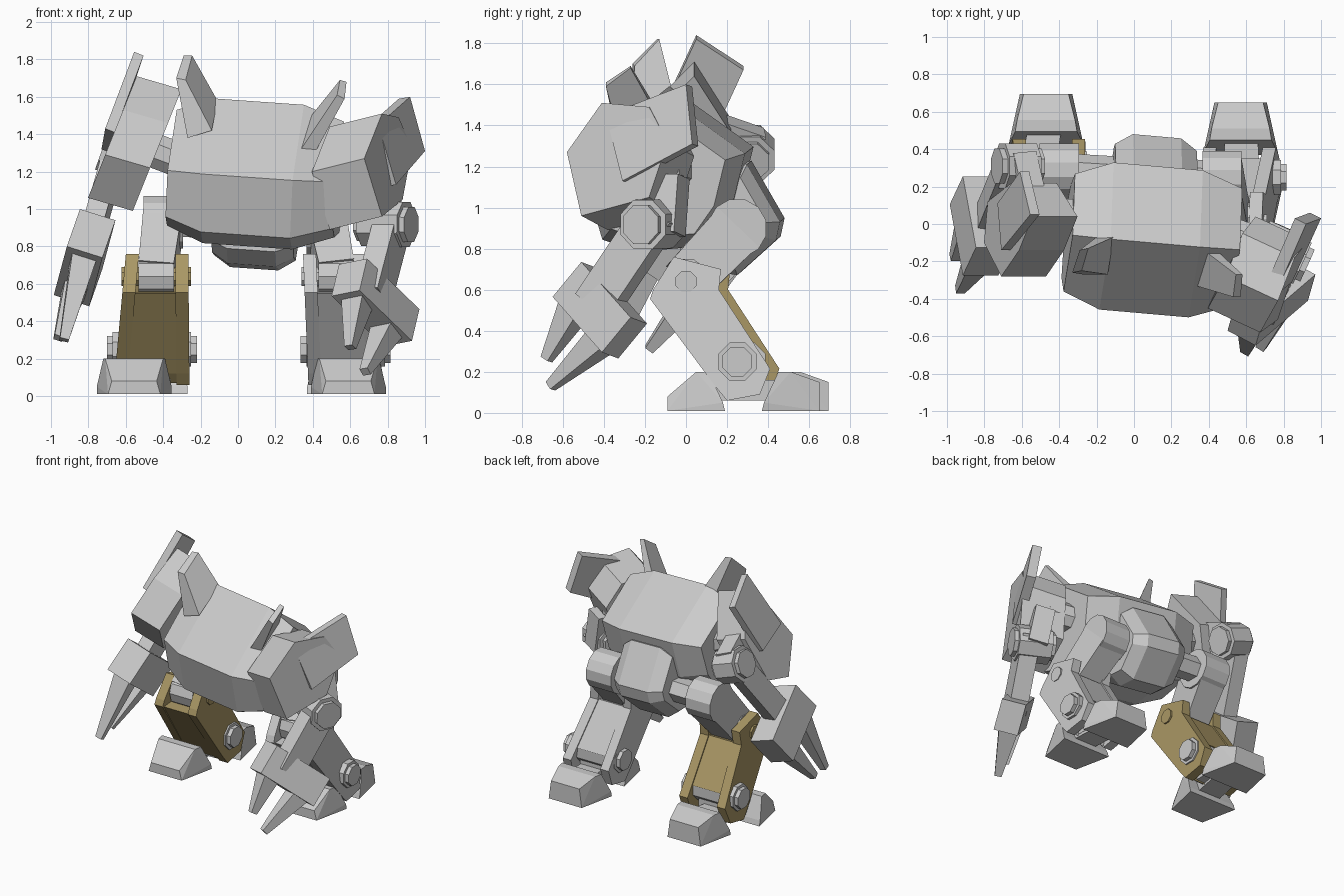
import bpy, bmesh
from math import radians
from mathutils import Vector, Matrix

if "Cube" in bpy.data.objects:
    bpy.data.objects.remove(bpy.data.objects["Cube"])

ochre = bpy.data.materials.new("ochre")
ochre.diffuse_color = (0.40, 0.31, 0.13, 1)
ochre.use_nodes = True
ochre.node_tree.nodes["Principled BSDF"].inputs["Base Color"].default_value = ochre.diffuse_color


def finish(name, bm, mat=None):
    bmesh.ops.recalc_face_normals(bm, faces=bm.faces)
    me = bpy.data.meshes.new(name)
    bm.to_mesh(me)
    bm.free()
    ob = bpy.data.objects.new(name, me)
    bpy.context.collection.objects.link(ob)
    if mat:
        me.materials.append(mat)
    return ob


def loft(name, rings, mat=None):
    """Skin a list of equal-length point rings and cap both ends."""
    bm = bmesh.new()
    vs = [[bm.verts.new(p) for p in r] for r in rings]
    n = len(vs[0])
    for a, b in zip(vs, vs[1:]):
        for i in range(n):
            bm.faces.new((a[i], a[(i + 1) % n], b[(i + 1) % n], b[i]))
    bm.faces.new(vs[0])
    bm.faces.new(vs[-1])
    return finish(name, bm, mat)


def prism(name, pts, vec, mat=None):
    pts = [Vector(p) for p in pts]
    return loft(name, [pts, [p + Vector(vec) for p in pts]], mat)


def hull(name, pts, mat=None):
    bm = bmesh.new()
    for p in pts:
        bm.verts.new(p)
    bmesh.ops.convex_hull(bm, input=bm.verts)
    return finish(name, bm, mat)


def box3(name, c, a, b, d):
    """Box from its centre and three full edge vectors."""
    c, a, b, d = (Vector(v) for v in (c, a, b, d))
    hull(name, [c + a * i + b * j + d * k for i in (-.5, .5) for j in (-.5, .5) for k in (-.5, .5)])


def bar(name, p, q, side, w, h, taper=1.0, mat=None):
    """Rectangular beam from p to q; 'side' is the direction of width w."""
    p, q = Vector(p), Vector(q)
    t = (q - p).normalized()
    s = Vector(side)
    s = (s - t * s.dot(t)).normalized()
    u = t.cross(s)
    ring = lambda c, k: [c + s * w / 2 * k * i + u * h / 2 * k * j for i, j in ((-1, -1), (1, -1), (1, 1), (-1, 1))]
    loft(name, [ring(p, 1), ring(q, taper)], mat)


def rod(name, p, q, r, n=8, mat=None):
    p, q = Vector(p), Vector(q)
    bm = bmesh.new()
    m = Matrix.Translation((p + q) / 2) @ (q - p).to_track_quat('Z', 'Y').to_matrix().to_4x4()
    bmesh.ops.create_cone(bm, cap_ends=True, segments=n, radius1=r, radius2=r, depth=(q - p).length,
                          matrix=m @ Matrix.Rotation(radians(180 / n), 4, 'Z'))
    return finish(name, bm, mat)


def joint(name, c, axis, half, r):
    """Hub with a stepped octagonal cap at each end."""
    c, a = Vector(c), Vector(axis).normalized()
    rod(name, c - a * (half - .03), c + a * (half - .03), r)
    rod(name + "_cap", c - a * half, c + a * half, r * .78)


def body(name, profile, centre, xs, scales, rot):
    cx, cy, cz = centre
    rings = [[rot @ Vector((x, (y - cy) * k, (z - cz) * k)) + Vector(centre) for y, z in profile]
             for x, k in zip(xs, scales)]
    loft(name, rings)


# torso shell and pelvis
tilt = Matrix.Rotation(radians(-5), 3, 'Z') @ Matrix.Rotation(radians(4), 3, 'Y')
body("torso", [(-.22, .80), (-.39, .86), (-.48, 1.17), (-.10, 1.575), (.31, 1.28), (.24, 1.0), (.12, .83)],
     (.09, -.08, 1.2), (-.44, -.24, .24, .46), (.80, 1, 1, .80), tilt)
body("pelvis", [(-.02, .78), (-.02, 1.15), (.31, 1.22), (.47, .94), (.45, .85), (.26, .68), (.1, .7)],
     (.1, .2, .95), (-.22, -.13, .13, .22), (.78, 1, 1, .78), tilt)

# ear fins with slanted tips
loft("left_ear", [[(-.27, -.27, 1.38), (-.14, -.27, 1.42), (-.11, -.07, 1.58), (-.20, -.07, 1.54)],
                  [(-.33, -.26, 1.70), (-.28, -.25, 1.69), (-.245, -.13, 1.82), (-.29, -.14, 1.82)]])
loft("right_ear", [[(.33, -.33, 1.31), (.41, -.31, 1.30), (.43, -.13, 1.43), (.36, -.13, 1.46)],
                   [(.53, -.39, 1.61), (.57, -.39, 1.59), (.58, -.27, 1.68), (.545, -.27, 1.69)]])

# upper arm blocks
sx = lambda z: -.41 - .40 * (1.71 - z)
prism("left_upper_arm", [(sx(z) - .12, y, z + .03) for y, z in
      ((.04, 1.68), (-.14, 1.50), (-.28, 1.26), (-.10, 1.03), (.12, 1.08), (.22, 1.40))], (.24, 0, -.07))
prism("right_upper_arm", [(.49, -.28, 1.44), (.395, -.45, 1.20), (.49, -.38, .89), (.60, -.05, .98),
                          (.65, .04, 1.25), (.58, -.05, 1.42)], (.28, -.13, .07))

# shoulder plates
prism("left_shoulder_plate", [(-.555, .05, 1.84), (-.61, .28, 1.69), (-.73, .11, 1.32), (-.71, -.14, 1.43)],
      (.05, 0, -.02))
prism("right_shoulder_plate", [(.75, -.39, 1.45), (.92, .0, 1.6), (1.0, .03, 1.31), (.845, -.31, 1.13)],
      (-.06, .03, -.01))

# shoulder axles
rod("left_shoulder_axle", (-.52, .04, 1.34), (-.15, .04, 1.2), .1)
rod("right_shoulder_axle", (.3, .02, 1.15), (.7, -.12, 1.2), .1)

# elbows and forearms
joint("left_elbow", (-.62, .31, 1.26), (1, 0, -.35), .12, .13)
bar("left_elbow_link", (-.56, .08, 1.35), (-.62, .34, 1.26), (1, 0, -.35), .13, .24)
bar("left_forearm", (-.66, .34, 1.29), (-.79, .02, .83), (1, 0, 0), .11, .17)
joint("right_elbow", (.79, -.16, .92), (.88, -.40, -.02), .15, .13)
bar("right_elbow_link", (.74, -.12, 1.15), (.79, -.14, .87), (.88, -.4, 0), .14, .24)
bar("right_forearm", (.84, -.13, .98), (.72, -.44, .52), (.88, -.4, 0), .13, .2)

# hands with two claws each
for side, c, L, C, W, tips in (
        ("left", (-.82, -.01, .74), (-.07, .38, -.26), (-.07, -.15, -.2), (.19, 0, -.06),
         ((-.93, -.35, .30), (-.96, -.18, .31))),
        ("right", (.735, -.42, .5), (.28, .24, -.27), (-.04, -.14, -.17), (.15, -.08, .03),
         ((.60, -.68, .26), (.68, -.66, .13)))):
    box3(side + "_hand", c, L, C, W)
    for i, k in enumerate((-.29, .29)):
        base = Vector(c) + Vector(C) * .3 + Vector(L) * k
        bar(f"{side}_claw_{i + 1}", base, tips[i], W, .14, .13, .35)


def toe(name, cx, y0, sy, tip_z):
    """Wedge toe: y0 is the tip, sy points back to the ankle."""
    pts = []
    for w, y, z in ((.14, 0, 0.01), (.12, 0, tip_z), (.155, .14, .2), (.165, .20, .2), (.20, .27, .05), (.20, .28, .01)):
        pts += [(cx + w, y0 + sy * y, z), (cx - w, y0 + sy * y, z)]
    hull(name, pts)


PLATE = [(-.175, .555), (-.16, .60), (-.06, .76), (.17, .70), (.16, .60), (.41, .215), (.36, .09), (.20, .06), (.15, .12)]
CORE = [(-.16, .55), (-.05, .56), (.15, .60), (.35, .29), (.25, .27), (.20, .07), (.15, .12)]

# legs
for side, top, bot, dy, hip, toes, mat in (
        ("left", -.435, -.46, .045, (-.40, .29, .93), (-.555, -.47), ochre),
        ("right", .52, .575, 0, (.47, .25, .90), (.59, .57), None)):
    def at(s, y, z, h=0):
        t = (.7 - z) / .6
        return Vector((top + (bot - top) * t + s * (.17 + .03 * t - h), y + dy, z))

    # shin: two side plates joined by a core
    for n, s in (("a", -1), ("b", 1)):
        prism(f"{side}_shin_plate_{n}", [at(s, y, z) for y, z in PLATE], (-.07 * s, 0, 0), mat)
    loft(side + "_shin_core", [[at(s, y, z, .03) for y, z in CORE] for s in (-1, 1)], mat)
    # knee pin and ankle hub
    rod(side + "_knee_pin", at(-1, .0, .64, -.012), at(1, .0, .64, -.012), .055, 8, mat)
    joint(side + "_ankle", (bot, .25 + dy, .25), (1, 0, 0), .24, .1)
    # thigh with rounded hip end
    hx, hy, hz = hip
    knee = at(0, .0, .64)
    bar(side + "_thigh", hip, knee, (1, 0, 0), .21, .27, .9)
    rod(side + "_hip", (hx - .105, hy, hz), (hx + .105, hy, hz), .145, 12)
    rod(side + "_knee_hub", knee - Vector((.095, 0, 0)), knee + Vector((.095, 0, 0)), .115, 10)
    rod(side + "_hip_axle", hip, (.1, .26, .92), .09, 6)
    # foot: front and rear toes on a link
    toe(side + "_front_toe", toes[0], -.09, 1, .08)
    toe(side + "_rear_toe", toes[1], .65 + dy, -1, .15)
    bar(side + "_foot_link", (toes[0], .08, .11), (toes[1], .5 + dy, .11), (1, 0, 0), .18, .1)
    bar(side + "_ankle_post", (bot, .25 + dy, .08), (bot, .25 + dy, .3), (1, 0, 0), .2, .14)
